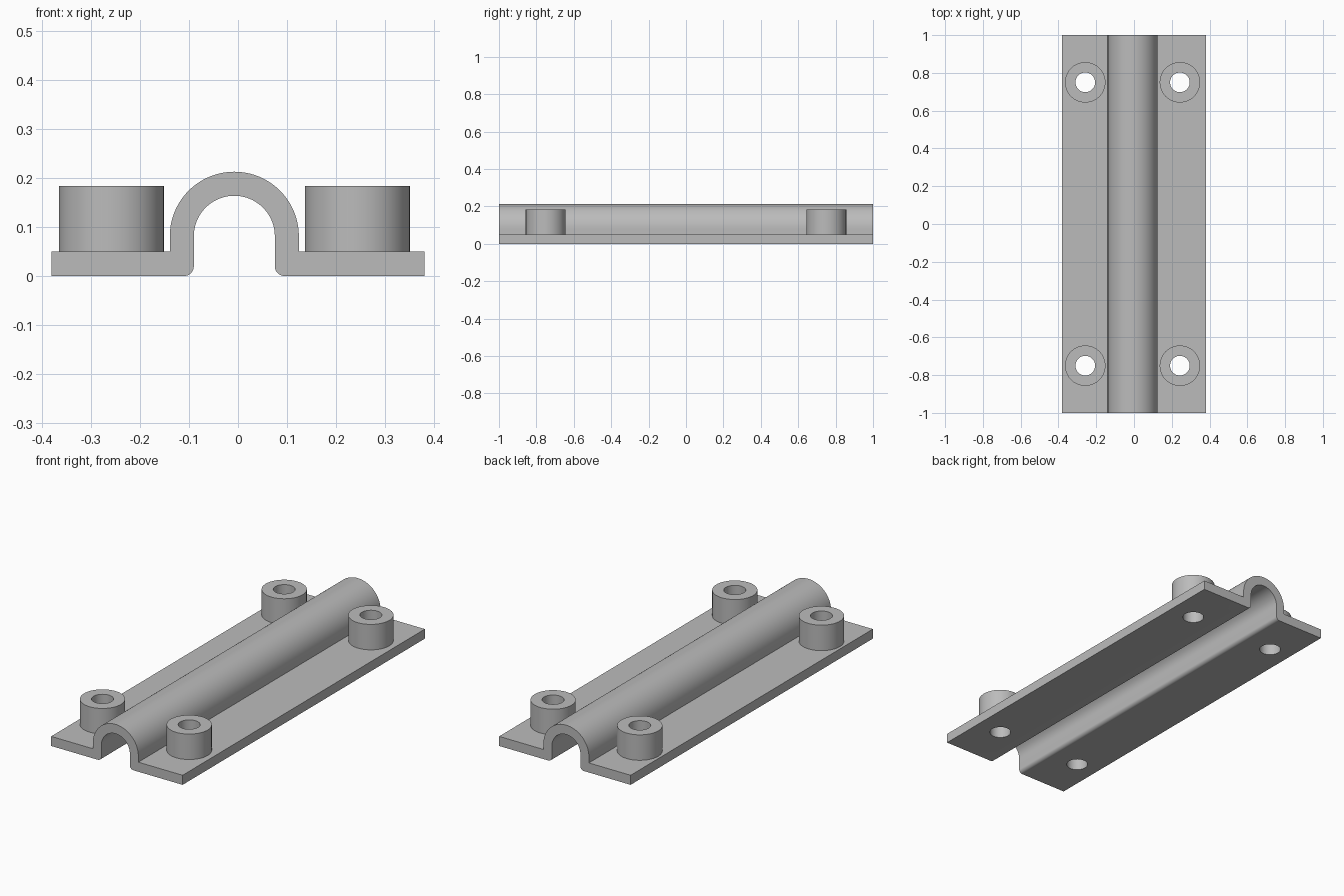
import bpy, bmesh
from math import pi, sin, cos

if "Cube" in bpy.data.objects:
    bpy.data.objects.remove(bpy.data.objects["Cube"], do_unlink=True)

grey = bpy.data.materials.new("plain grey")
grey.use_nodes = True
grey.diffuse_color = (0.5, 0.5, 0.5, 1)
grey.node_tree.nodes["Principled BSDF"].inputs["Base Color"].default_value = (0.5, 0.5, 0.5, 1)

HALF_W, PLATE = 0.38, 0.05
ARCH_X, ARCH_Z, R_OUT, R_IN = -0.0075, 0.081, 0.1315, 0.0825
FILLET = 0.02
BOSS_X, BOSS_Y, BOSS_R, HOLE_R, BOSS_TOP = 0.2505, 0.75, 0.107, 0.052, 0.183


def arc(cx, cz, r, start, end, steps):
    return [(cx + r * cos(start + (end - start) * i / steps),
             cz + r * sin(start + (end - start) * i / steps)) for i in range(steps + 1)]


def make_object(name, bm):
    bmesh.ops.recalc_face_normals(bm, faces=bm.faces)
    mesh = bpy.data.meshes.new(name)
    bm.to_mesh(mesh)
    bm.free()
    mesh.materials.append(grey)
    obj = bpy.data.objects.new(name, mesh)
    bpy.context.collection.objects.link(obj)
    return obj


def select_only(obj):
    bpy.ops.object.select_all(action="DESELECT")
    obj.select_set(True)
    bpy.context.view_layer.objects.active = obj


def smooth(obj):
    select_only(obj)
    bpy.ops.object.shade_smooth_by_angle(angle=pi / 6)


# Flanged channel: one cross-section extruded along y
left_in, right_in = ARCH_X - R_IN, ARCH_X + R_IN
profile = [(-HALF_W, 0)]
profile += arc(left_in - FILLET, FILLET, FILLET, -pi / 2, 0, 8)
profile += arc(ARCH_X, ARCH_Z, R_IN, pi, 0, 40)
profile += arc(right_in + FILLET, FILLET, FILLET, pi, 1.5 * pi, 8)
profile += [(HALF_W, 0), (HALF_W, PLATE), (ARCH_X + R_OUT, PLATE)]
profile += arc(ARCH_X, ARCH_Z, R_OUT, 0, pi, 40)
profile += [(ARCH_X - R_OUT, PLATE), (-HALF_W, PLATE)]

bm = bmesh.new()
cap = bm.faces.new([bm.verts.new((x, -1, z)) for x, z in profile])
grown = bmesh.ops.extrude_face_region(bm, geom=[cap], use_keep_orig=True)
bmesh.ops.translate(bm, vec=(0, 2, 0),
                    verts=[g for g in grown["geom"] if isinstance(g, bmesh.types.BMVert)])
channel = make_object("flanged_channel", bm)


# Round tube standing on the flange
def make_tube(name, x, y):
    bm = bmesh.new()
    section = [(HOLE_R, PLATE), (BOSS_R, PLATE), (BOSS_R, BOSS_TOP), (HOLE_R, BOSS_TOP)]
    verts = [bm.verts.new((r, 0, z)) for r, z in section]
    edges = [bm.edges.new((verts[i], verts[(i + 1) % 4])) for i in range(4)]
    bmesh.ops.spin(bm, geom=verts + edges, axis=(0, 0, 1), cent=(0, 0, 0),
                   angle=2 * pi, steps=64, use_merge=True)
    bmesh.ops.remove_doubles(bm, verts=bm.verts, dist=1e-5)
    tube = make_object(name, bm)
    tube.location = (x, y, 0)
    smooth(tube)


# Four bosses, and the screw holes through the flanges below them
cutter_bm = bmesh.new()
for side, sx in (("right", -1), ("left", 1)):
    for end, sy in (("front", -1), ("back", 1)):
        x, y = ARCH_X + sx * BOSS_X, sy * BOSS_Y
        make_tube(f"{end}_{side}_boss", x, y)
        hole = bmesh.ops.create_cone(cutter_bm, cap_ends=True, segments=64,
                                     radius1=HOLE_R, radius2=HOLE_R, depth=0.4)
        bmesh.ops.translate(cutter_bm, vec=(x, y, 0), verts=hole["verts"])
cutter = make_object("hole_cutter", cutter_bm)
cutter.hide_render = True

cut = channel.modifiers.new("screw_holes", "BOOLEAN")
cut.operation = "DIFFERENCE"
cut.solver = "EXACT"
cut.object = cutter
select_only(channel)
bpy.ops.object.modifier_apply(modifier=cut.name)
bpy.data.objects.remove(cutter, do_unlink=True)
smooth(channel)
